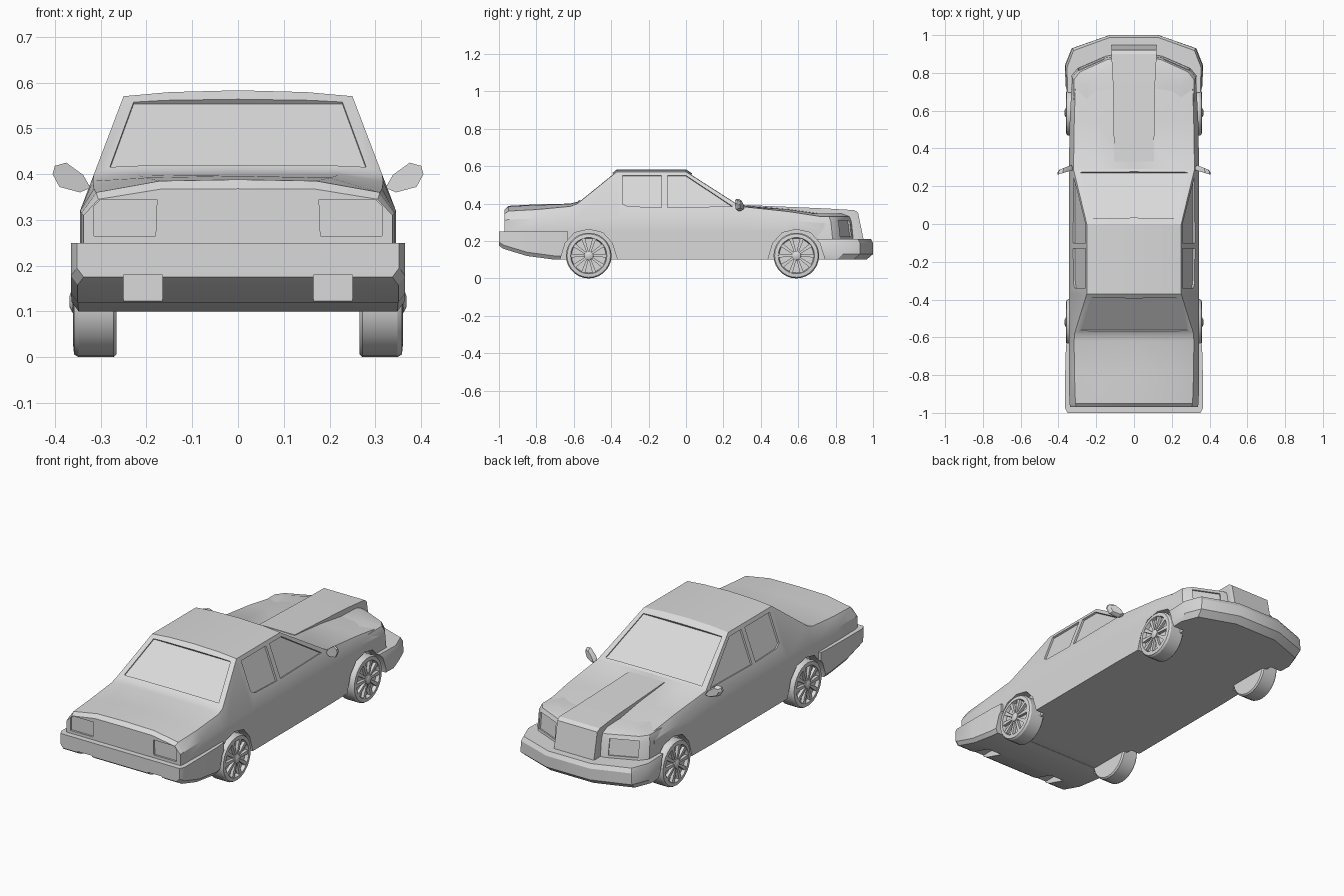
import bpy, bmesh, math
from mathutils import Vector

cube = bpy.data.objects.get("Cube")
if cube:
    bpy.data.objects.remove(cube, do_unlink=True)

GREY = (0.7, 0.7, 0.7, 1)
paint = bpy.data.materials.new("light grey")
paint.use_nodes = True
paint.diffuse_color = GREY
paint.node_tree.nodes["Principled BSDF"].inputs["Base Color"].default_value = GREY


def loft(name, rings):
    """Closed solid bridged through rings of equal point count."""
    bm = bmesh.new()
    loops = [[bm.verts.new(p) for p in ring] for ring in rings]
    n = len(loops[0])
    for a, b in zip(loops, loops[1:]):
        for i in range(n):
            j = (i + 1) % n
            bm.faces.new((a[i], a[j], b[j], b[i]))
    bm.faces.new(loops[0])
    bm.faces.new(loops[-1])
    bmesh.ops.recalc_face_normals(bm, faces=bm.faces)
    mesh = bpy.data.meshes.new(name)
    bm.to_mesh(mesh)
    bm.free()
    mesh.materials.append(paint)
    obj = bpy.data.objects.new(name, mesh)
    bpy.context.collection.objects.link(obj)
    return obj


def both(half):
    """Complete a half outline (x first) with its mirror image."""
    return half + [(-p[0], *p[1:]) for p in reversed(half) if p[0] != 0]


def activate(obj):
    bpy.ops.object.select_all(action='DESELECT')
    obj.select_set(True)
    bpy.context.view_layer.objects.active = obj


def cut(obj, cutters):
    activate(obj)
    for c in cutters:
        mod = obj.modifiers.new("cut", 'BOOLEAN')
        mod.operation, mod.solver, mod.object = 'DIFFERENCE', 'EXACT', c
        bpy.ops.object.modifier_apply(modifier=mod.name)


def smooth(obj):
    activate(obj)
    bpy.ops.object.shade_smooth_by_angle(angle=math.radians(28))


def recess(points, depth):
    """Cutter that sinks a flat panel into the surface."""
    pts = [Vector(p) for p in points]
    mid = sum(pts, Vector()) / len(pts)
    n = (pts[1] - pts[0]).cross(pts[2] - pts[0]).normalized()
    if n.dot(mid - Vector((0, mid.y * 0.8, 0.2))) < 0:
        n = -n
    return loft("cutter", [[p - n * depth for p in pts], [p + n * 0.03 for p in pts]])


def side_x(z):
    return 0.345 - 0.38 * (z - 0.32)


# Main body: y, floor, shoulder x/z, upper edge x/z, inner edge x/z, crown
def section(y, floor, sx, sz, ex, ez, ix, iz, top):
    return both([(sx, y, floor), (sx, y, 0.25), (sx, y, sz), (ex, y, ez), (ix, y, iz), (0, y, top)])


body = loft("body", [
    section(-0.97, 0.17, 0.337, 0.31, 0.305, 0.345, 0.17, 0.367, 0.368),
    section(-0.95, 0.16, 0.342, 0.315, 0.31, 0.36, 0.17, 0.385, 0.388),
    section(-0.80, 0.125, 0.345, 0.32, 0.315, 0.368, 0.20, 0.392, 0.396),
    section(-0.62, 0.10, 0.345, 0.32, 0.317, 0.385, 0.22, 0.398, 0.400),
    section(-0.58, 0.10, 0.345, 0.32, side_x(0.40), 0.40, 0.22, 0.407, 0.410),
    section(-0.37, 0.10, 0.345, 0.32, side_x(0.57), 0.57, 0.15, 0.579, 0.583),
    section(0.00, 0.10, 0.345, 0.32, side_x(0.57), 0.57, 0.15, 0.579, 0.583),
    section(0.29, 0.10, 0.345, 0.32, side_x(0.385), 0.385, 0.20, 0.391, 0.393),
    section(0.55, 0.10, 0.34, 0.31, 0.316, 0.357, 0.20, 0.368, 0.372),
    section(0.74, 0.10, 0.33, 0.295, 0.31, 0.328, 0.20, 0.341, 0.345),
])


# Rounded nose between hood and bumper
def nose_ring(z, scale, back):
    plan = [(0.335, 0.62), (0.332, 0.79), (0.30, 0.83), (0.15, 0.895), (0, 0.92)]
    return both([(x * scale, y - (back if y > 0.7 else 0), z) for x, y in plan])


nose = loft("nose", [nose_ring(0.15, 1, 0), nose_ring(0.30, 0.99, 0.015),
                     nose_ring(0.33, 0.955, 0.025), nose_ring(0.346, 0.75, 0.06)])


# Raised hood centre running down into the upright grille
def hump_ring(y_low, y_top, w, low, top):
    return both([(w, y_low, low), (w, y_top, top)])


hood_grille = loft("hood_and_grille", [
    hump_ring(0.33, 0.33, 0.105, 0.30, 0.392), hump_ring(0.75, 0.75, 0.112, 0.25, 0.374),
    hump_ring(0.93, 0.90, 0.12, 0.18, 0.365), hump_ring(0.955, 0.92, 0.118, 0.18, 0.352)])


# Bumpers
def front_ring(z, scale, back):
    plan = [(0.36, 0.66), (0.366, 0.84), (0.33, 0.93), (0.13, 1.0)]
    return both([(x * scale, y - back, z) for x, y in plan])


front_bumper = loft("front_bumper", [front_ring(0.10, 0.98, 0.035), front_ring(0.13, 1, 0),
                                     front_ring(0.19, 0.99, 0), front_ring(0.212, 0.97, 0.012)])
rear_bumper = loft("rear_bumper", [
    both([(x - 0.015, y, low), (x, y, low + 0.02), (x, y, 0.25)])
    for y, x, low in [(-0.63, 0.358, 0.10), (-0.70, 0.363, 0.10), (-0.85, 0.365, 0.12),
                      (-0.975, 0.365, 0.158), (-1.0, 0.352, 0.175)]])

# Wheel arches
arch_half = [(0.155, 0.05), (0.150, 0.11), (0.125, 0.19), (0.075, 0.245), (0, 0.262)]
arches = [loft("cutter", [[(s * x, yc + a, z) for a, z in both(arch_half)] for x in (0.29, 0.5)])
          for yc in (-0.52, 0.59) for s in (-1, 1)]

# Side windows, lamps and bumper notches, on both sides
front_window = [(-0.10, 0.38), (-0.10, 0.55), (0.0, 0.55), (0.25, 0.385)]
rear_window = [(-0.31, 0.385), (-0.34, 0.40), (-0.34, 0.55), (-0.13, 0.55), (-0.13, 0.38)]
tail_lamp = [(0.18, 0.265), (0.177, 0.345), (0.30, 0.345), (0.314, 0.33), (0.314, 0.265)]
panels, headlamps, notches = [], [], []
for s in (-1, 1):
    for window in (front_window, rear_window):
        panels.append(recess([(s * side_x(z), y, z) for y, z in window], 0.01))
    panels.append(recess([(s * x, -0.97, z) for x, z in tail_lamp], 0.01))
    headlamps.append(recess([(s * 0.295, 0.828, 0.225), (s * 0.16, 0.887, 0.225),
                             (s * 0.16, 0.876, 0.31), (s * 0.295, 0.817, 0.31)], 0.012))
    notches.append(loft("cutter", [[(s * x, y, z) for x, z in
                                    [(0.165, 0.0), (0.25, 0.0), (0.25, 0.18), (0.165, 0.18)]]
                                   for y in (-1.1, -0.86)]))

# Windshield and rear screen
panels.append(recess(both([(0.285, 0.275, 0.399), (0.233, 0.03, 0.556)]), 0.008))
panels.append(recess(both([(0.28, -0.565, 0.417), (0.228, -0.39, 0.559)]), 0.008))

cut(body, arches + panels + notches)
cut(nose, arches + headlamps)
cut(front_bumper, arches)
cut(rear_bumper, arches + notches)
for c in arches + panels + headlamps + notches:
    bpy.data.objects.remove(c, do_unlink=True)
for part in (body, nose, front_bumper, rear_bumper):
    smooth(part)


# Wheels with dished rims, ten spokes and a hub
def disc(name, side, yc, profile, count):
    turns = [2 * math.pi * i / count for i in range(count)]
    obj = loft(name, [[(side * x, yc + r * math.cos(t), 0.122 + r * math.sin(t)) for t in turns]
                      for r, x in profile])
    smooth(obj)


tyre = [(0.115, 0.265), (0.122, 0.272), (0.122, 0.348), (0.116, 0.358), (0.097, 0.360), (0.092, 0.342)]
for yc, end in ((-0.52, "rear"), (0.59, "front")):
    for s, side in ((1, "left"), (-1, "right")):
        label = f"{end}_{side}"
        disc(label + "_wheel", s, yc, tyre, 28)
        disc(label + "_hub", s, yc, [(0.026, 0.34), (0.024, 0.362), (0.012, 0.368)], 12)
        for k in range(10):
            t = 2 * math.pi * k / 10
            out, across = Vector((0, math.cos(t), math.sin(t))), Vector((0, -math.sin(t), math.cos(t)))
            centre = Vector((0, yc, 0.122))
            loft(label + "_spoke", [
                [centre + out * r + across * w + Vector((s * x, 0, 0))
                 for w, x in ((-h, 0.34), (h, 0.34), (h, 0.358), (-h, 0.358))]
                for r, h in ((0.015, 0.005), (0.095, 0.010))])

# Door mirrors
outline = [(0.322, 0.37), (0.345, 0.36), (0.39, 0.372), (0.405, 0.40), (0.40, 0.418),
           (0.375, 0.425), (0.338, 0.398)]
for s, side in ((1, "left"), (-1, "right")):
    rings = []
    for scale, dy in ((1, -0.012), (1, 0.0), (0.75, 0.014)):
        rings.append([(s * (0.365 + (x - 0.365) * scale), 0.285 + dy - (x - 0.365) * 0.3,
                       0.393 + (z - 0.393) * scale) for x, z in outline])
    smooth(loft(side + "_mirror", rings))
